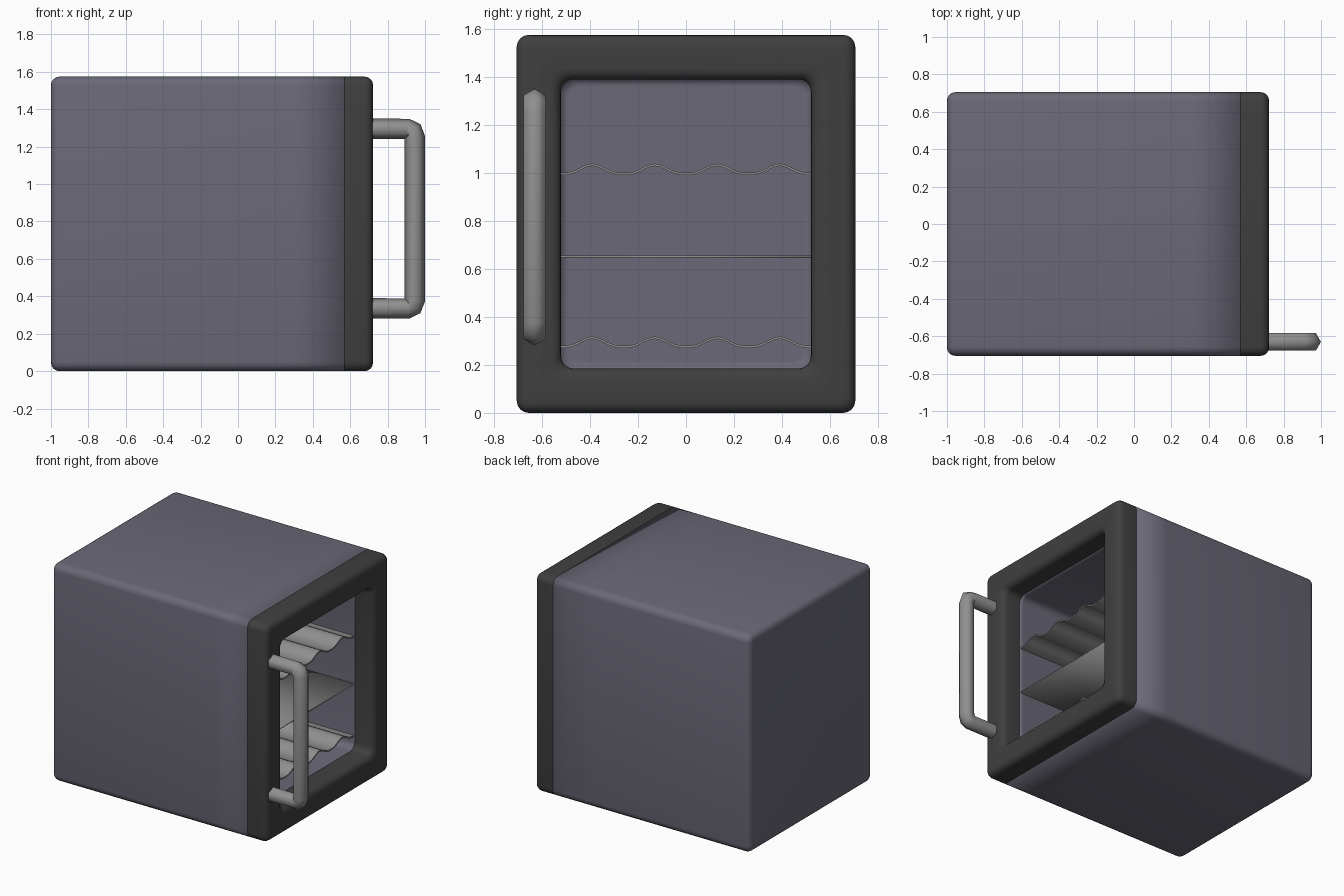
import bpy, bmesh, math
from mathutils import Vector

cube = bpy.data.objects.get("Cube")
if cube:
    bpy.data.objects.remove(cube, do_unlink=True)

HALF_W, HALF_H = 0.705, 0.787   # outer half width and half height
WALL = 0.185                    # wall thickness around the opening
SEAM = 0.57                     # where cabinet meets door frame


def material(name, rgb):
    m = bpy.data.materials.new(name)
    m.use_nodes = True
    colour = (*rgb, 1)
    m.diffuse_color = colour
    bsdf = m.node_tree.nodes["Principled BSDF"]
    bsdf.inputs["Base Color"].default_value = colour
    bsdf.inputs["Roughness"].default_value = 0.6
    return m


violet_grey = material("violet grey", (0.145, 0.14, 0.185))
charcoal = material("charcoal", (0.05, 0.05, 0.05))
metal_grey = material("metal grey", (0.28, 0.28, 0.28))


def loft(name, rings, mat, closed=False, caps=True, angle=None):
    """Skin a row of equal rings; closed joins the last to the first."""
    bm = bmesh.new()
    rows = [[bm.verts.new(p) for p in ring] for ring in rings]
    n = len(rows[0])
    pairs = list(zip(rows, rows[1:]))
    if closed:
        pairs.append((rows[-1], rows[0]))
    for a, b in pairs:
        for i in range(n):
            j = (i + 1) % n
            bm.faces.new((a[i], a[j], b[j], b[i]))
    if caps and not closed:
        bm.faces.new(rows[0])
        bm.faces.new(rows[-1])
    bmesh.ops.recalc_face_normals(bm, faces=bm.faces[:])
    me = bpy.data.meshes.new(name)
    bm.to_mesh(me)
    bm.free()
    me.materials.append(mat)
    ob = bpy.data.objects.new(name, me)
    bpy.context.collection.objects.link(ob)
    bpy.ops.object.select_all(action="DESELECT")
    ob.select_set(True)
    bpy.context.view_layer.objects.active = ob
    if angle:
        bpy.ops.object.shade_smooth_by_angle(angle=math.radians(angle))
    else:
        bpy.ops.object.shade_smooth()
    return ob


def rounded_ring(x, inset, radius=0.05, steps=4):
    """Rounded rectangle facing x, shrunk by inset."""
    w, h = HALF_W - inset - radius, HALF_H - inset - radius
    ring = []
    for k, (sy, sz) in enumerate(((1, 1), (-1, 1), (-1, -1), (1, -1))):
        for s in range(steps + 1):
            t = math.pi / 2 * (k + s / steps)
            ring.append((x, sy * w + radius * math.cos(t),
                         HALF_H + sz * h + radius * math.sin(t)))
    return ring


def arc(x, inset, sign, r=0.045, steps=4):
    """Rounded edge towards +x: sign 1 for the outer edge, -1 for the inner."""
    points = []
    for s in range(steps + 1):
        t = math.pi / 2 * s / steps
        points.append((x - r * (1 - math.sin(t)), inset + sign * r * (1 - math.cos(t))))
    return points if sign > 0 else points[::-1]


# Cabinet: rounded back, straight sides, rim and hollow interior
back = [(-2 * SEAM + 0.14 - x + SEAM - 0.57, i) for x, i in arc(0, 0, 1)][::-1]
sections = back + [(0.3, 0), (SEAM, 0), (SEAM, WALL), (SEAM - 0.03, WALL),
                   (-0.82, WALL), (-0.85, WALL), (-0.85, WALL + 0.03)]
cabinet = loft("cabinet", [rounded_ring(x, i, 0.05 if i >= WALL else max(0.05 - i, 0.01))
                           for x, i in sections], violet_grey)

# Door frame: rounded outer and inner front edges around the opening
profile = [(SEAM, 0)] + arc(0.722, 0, 1) + arc(0.722, WALL, -1) + [(SEAM, WALL)]
loft("door_frame", [rounded_ring(x, i, 0.05 if i < 0.01 or i > 0.1 else 0.04)
                    for x, i in profile], charcoal, closed=True, angle=40)


# Shelves: two wavy sheets with a flat one between them
def shelf(name, z, wave, steps):
    half, thick = HALF_W - WALL, 0.01
    top = []
    for s in range(steps + 1):
        y = -half + 2 * half * s / steps
        bump = (0.5 - 0.5 * math.cos(8 * math.pi * s / steps)) ** 1.5
        top.append((y, z + wave * bump))
    outline = top + [(y, h - thick) for y, h in reversed(top)]
    rings = [[(x, y, h) for y, h in outline] for x in (-0.85, SEAM - 0.01)]
    return loft(name, rings, metal_grey, angle=40 if wave else None)


shelf("lower_wavy_shelf", 0.28, 0.038, 48)
shelf("middle_flat_shelf", 0.655, 0, 1)
shelf("upper_wavy_shelf", 1.0, 0.038, 48)

# Handle: six-sided bar bent at both ends
HANDLE_Y, HANDLE_MID, BAR_R = -0.63, 0.815, 0.055
lower = [(0.70, 0.335), (0.905, 0.335), (0.935, 0.347), (0.945, 0.38)]
path = [Vector((x, 0, z)) for x, z in lower]
path += [Vector((p.x, 0, 2 * HANDLE_MID - p.z)) for p in reversed(path)]
rings = []
for i, p in enumerate(path):
    before = (p - path[i - 1]).normalized() if i else Vector()
    after = (path[i + 1] - p).normalized() if i + 1 < len(path) else Vector()
    along = (before + after).normalized()
    out = Vector((along.z, 0, -along.x))
    ring = []
    for k in range(6):
        t = math.pi / 3 * k
        ring.append(p + BAR_R * (math.cos(t) * out + math.sin(t) * Vector((0, 1, 0)))
                    + Vector((0, HANDLE_Y, 0)))
    rings.append(ring)
loft("door_handle", rings, metal_grey, angle=65)
